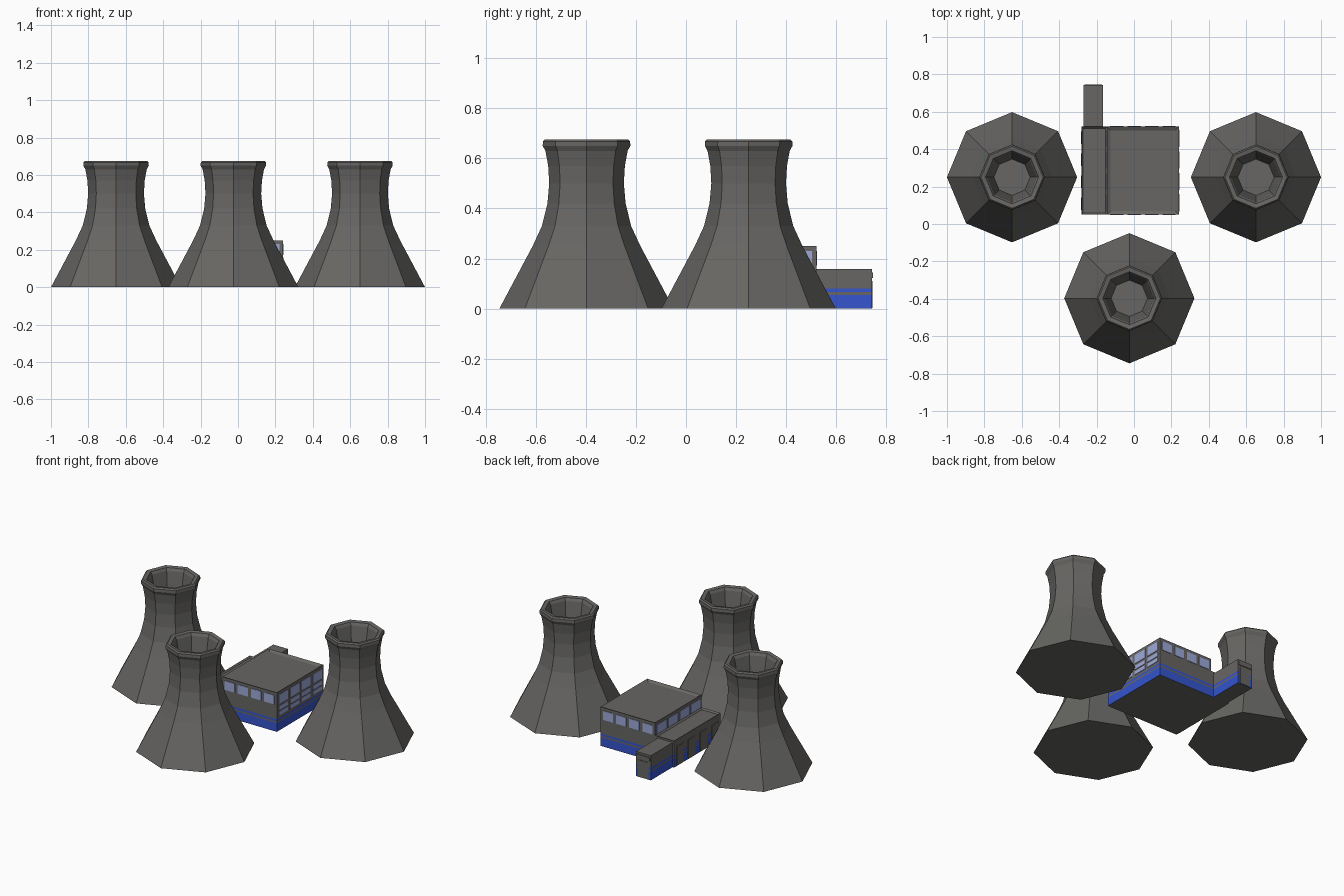
import bpy, bmesh, math
from mathutils import Vector

if "Cube" in bpy.data.objects:
    bpy.data.objects.remove(bpy.data.objects["Cube"], do_unlink=True)


def material(name, rgb):
    m = bpy.data.materials.new(name)
    m.use_nodes = True
    m.diffuse_color = (*rgb, 1)
    m.node_tree.nodes["Principled BSDF"].inputs["Base Color"].default_value = (*rgb, 1)
    return m


GREY = material("concrete grey", (0.135, 0.132, 0.125))
BLUE = material("blue paint", (0.035, 0.09, 0.62))
GLASS = material("pale blue glass", (0.34, 0.40, 0.70))


def finish(name, bm, mats):
    bmesh.ops.recalc_face_normals(bm, faces=bm.faces)
    mesh = bpy.data.meshes.new(name)
    bm.to_mesh(mesh)
    bm.free()
    for m in mats:
        mesh.materials.append(m)
    ob = bpy.data.objects.new(name, mesh)
    bpy.context.collection.objects.link(ob)
    return ob


def add_box(bm, lo, hi):
    lo, hi = Vector(lo), Vector(hi)
    verts = bmesh.ops.create_cube(bm, size=1)["verts"]
    for v in verts:
        v.co = (lo + hi) / 2 + v.co * (hi - lo)


# Cooling towers: eight-sided turned profile with a rolled lip and a hollow throat
PROFILE = [(0, 0), (0.348, 0), (0.215, 0.25), (0.178, 0.33), (0.156, 0.42),
           (0.149, 0.5), (0.153, 0.57), (0.164, 0.63), (0.175, 0.65),
           (0.174, 0.668), (0.166, 0.676), (0.142, 0.672), (0.132, 0.655),
           (0.118, 0.58), (0.097, 0.45), (0, 0.45)]


def tower(name, x, y):
    bm = bmesh.new()
    vs = [bm.verts.new((r, 0, z)) for r, z in PROFILE]
    edges = [bm.edges.new(pair) for pair in zip(vs, vs[1:])]
    bmesh.ops.spin(bm, geom=vs + edges, axis=(0, 0, 1), cent=(0, 0, 0),
                   angle=math.tau, steps=8)
    bmesh.ops.remove_doubles(bm, verts=bm.verts, dist=0.0005)
    finish(name, bm, [GREY]).location = (x, y, 0)


tower("right_tower", -0.652, 0.25)
tower("left_tower", 0.652, 0.25)
tower("front_tower", -0.025, -0.397)


# Buildings: boxes with blue bands round the base and a sunken roof
def building(name, lo, hi, rim):
    bm = bmesh.new()
    add_box(bm, lo, hi)
    for z in (0.055, 0.066, 0.08):
        bmesh.ops.bisect_plane(bm, geom=bm.verts[:] + bm.edges[:] + bm.faces[:],
                               plane_co=(0, 0, z), plane_no=(0, 0, 1))
    bm.normal_update()
    for f in bm.faces:
        z = f.calc_center_median().z
        if abs(f.normal.z) < 0.5 and (z < 0.055 or 0.066 < z < 0.08):
            f.material_index = 1
    if rim:
        roof = [f for f in bm.faces if f.normal.z > 0.5]
        bmesh.ops.inset_region(bm, faces=roof, thickness=rim)
        bmesh.ops.translate(bm, verts=list({v for f in roof for v in f.verts}),
                            vec=(0, 0, -0.01))
    finish(name, bm, [GREY, BLUE])


X0, X1, Y0, Y1 = -0.145, 0.24, 0.05, 0.52
WING_X = -0.28
building("main_hall", (X0, Y0, 0), (X1, Y1, 0.25), 0.027)
building("side_wing", (WING_X, Y0, 0), (X0, Y1, 0.17), 0.012)
building("entrance_annex", (-0.27, Y1, 0), (-0.165, 0.742, 0.158), 0)


# Thin plates laid in an even row on a wall; axis is the wall's normal axis
def plate_row(name, axis, wall, start, end, z0, z1, count, gap, mat, depth=0.003):
    bm = bmesh.new()
    step = (end - start) / count
    for i in range(count):
        a, b = start + i * step + gap / 2, start + (i + 1) * step - gap / 2
        w0, w1 = wall - depth, wall + depth
        if axis == "x":
            add_box(bm, (w0, a, z0), (w1, b, z1))
        else:
            add_box(bm, (a, w0, z0), (b, w1, z1))
    finish(name, bm, [mat])


# Upper windows on all four hall walls
for name, axis, wall in (("front", "y", Y0), ("back", "y", Y1),
                         ("left", "x", X1), ("right", "x", X0)):
    a, b = (X0, X1) if axis == "y" else (Y0, Y1)
    plate_row(name + "_windows", axis, wall, a + 0.006, b - 0.006,
              0.172, 0.23, 4, 0.022, GLASS)

# Lower double panes on the left wall
for part, z0, z1 in (("middle", 0.132, 0.158), ("lower", 0.098, 0.122)):
    plate_row("left_" + part + "_panes", "x", X1, Y0 + 0.006, Y1 - 0.006,
              z0, z1, 4, 0.022, GLASS)

# Tall doors along the wing, and the annex door with its lintel
plate_row("wing_doors", "x", WING_X, Y0, Y1, 0.002, 0.125, 4, 0.05, GREY)
plate_row("annex_door", "y", 0.742, -0.27, -0.165, 0.002, 0.11, 1, 0.03, GREY)
plate_row("annex_lintel", "y", 0.742, -0.27, -0.165, 0.122, 0.145, 1, 0.01, GREY, 0.0045)
